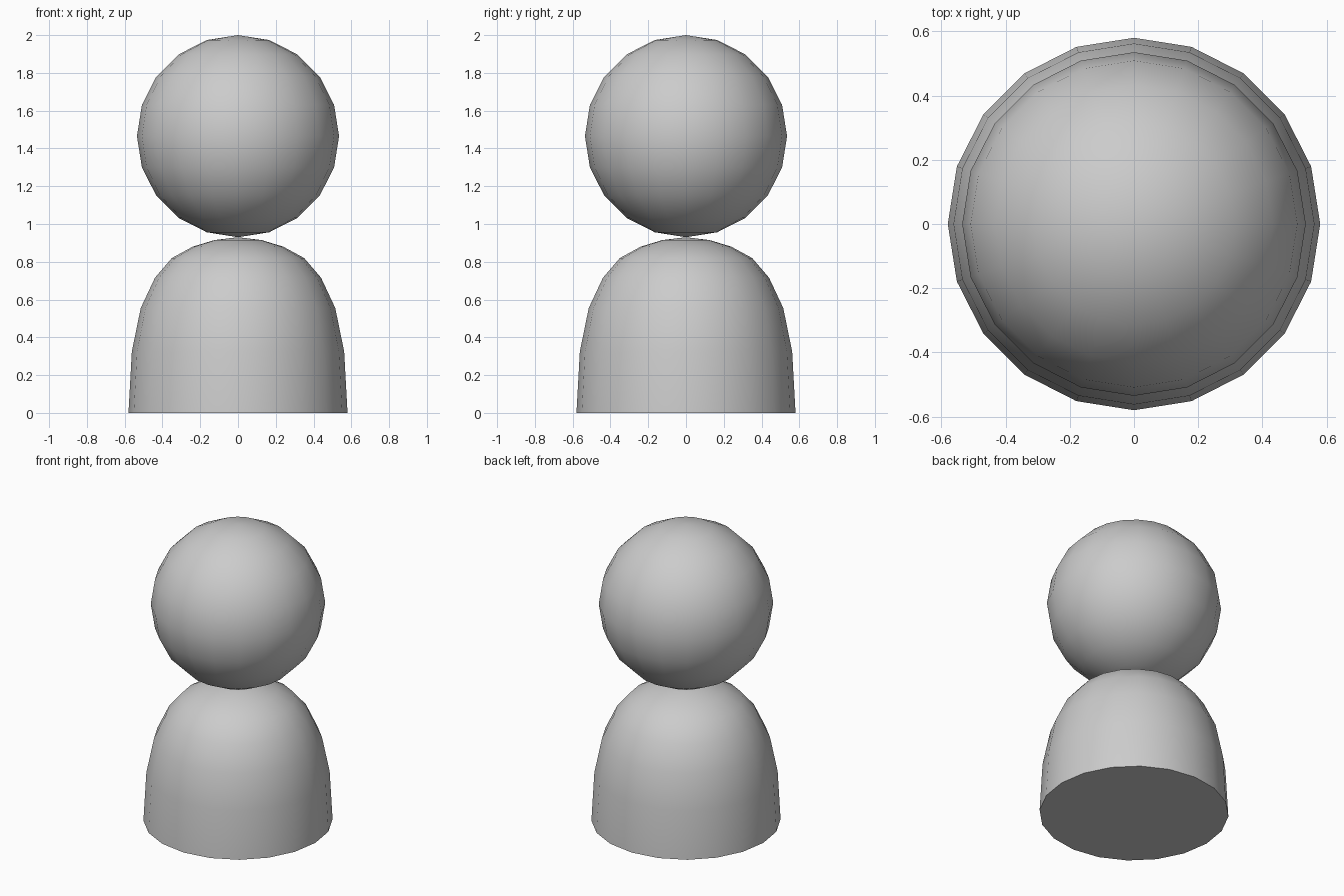
import bpy, bmesh, math
from mathutils import Matrix

cube = bpy.data.objects.get("Cube")
if cube:
    bpy.data.objects.remove(cube, do_unlink=True)

SIDES = 20
HEAD_R = 0.535

grey = bpy.data.materials.new("plain_grey")
grey.use_nodes = True
colour = (0.6, 0.6, 0.6, 1)
grey.diffuse_color = colour
grey.node_tree.nodes["Principled BSDF"].inputs["Base Color"].default_value = colour


def finish(name, bm):
    """Turn a bmesh into a smooth shaded object with sharp edges kept."""
    bmesh.ops.recalc_face_normals(bm, faces=bm.faces)
    mesh = bpy.data.meshes.new(name)
    bm.to_mesh(mesh)
    bm.free()
    mesh.materials.append(grey)
    obj = bpy.data.objects.new(name, mesh)
    bpy.context.collection.objects.link(obj)
    bpy.ops.object.select_all(action="DESELECT")
    obj.select_set(True)
    bpy.context.view_layer.objects.active = obj
    bpy.ops.object.shade_smooth_by_angle(angle=math.radians(40))


# Head: ball resting on the tip of the body
bm = bmesh.new()
bmesh.ops.create_uvsphere(bm, u_segments=SIDES, v_segments=SIDES // 2, radius=HEAD_R,
                          matrix=Matrix.Translation((0, 0, 2 - HEAD_R)))
finish("head", bm)

# Body: domed profile turned around z, closed by a flat base
profile = [(0, 0.93), (0.125, 0.915), (0.24, 0.88), (0.35, 0.82),
           (0.44, 0.715), (0.515, 0.555), (0.562, 0.325), (0.58, 0)]
bm = bmesh.new()
verts = [bm.verts.new((r, 0, z)) for r, z in profile]
edges = [bm.edges.new(pair) for pair in zip(verts, verts[1:])]
bmesh.ops.spin(bm, geom=verts + edges, cent=(0, 0, 0), axis=(0, 0, 1),
               angle=math.tau, steps=SIDES)
bmesh.ops.remove_doubles(bm, verts=bm.verts, dist=0.001)
bmesh.ops.holes_fill(bm, edges=[e for e in bm.edges if e.is_boundary], sides=0)
finish("body", bm)
